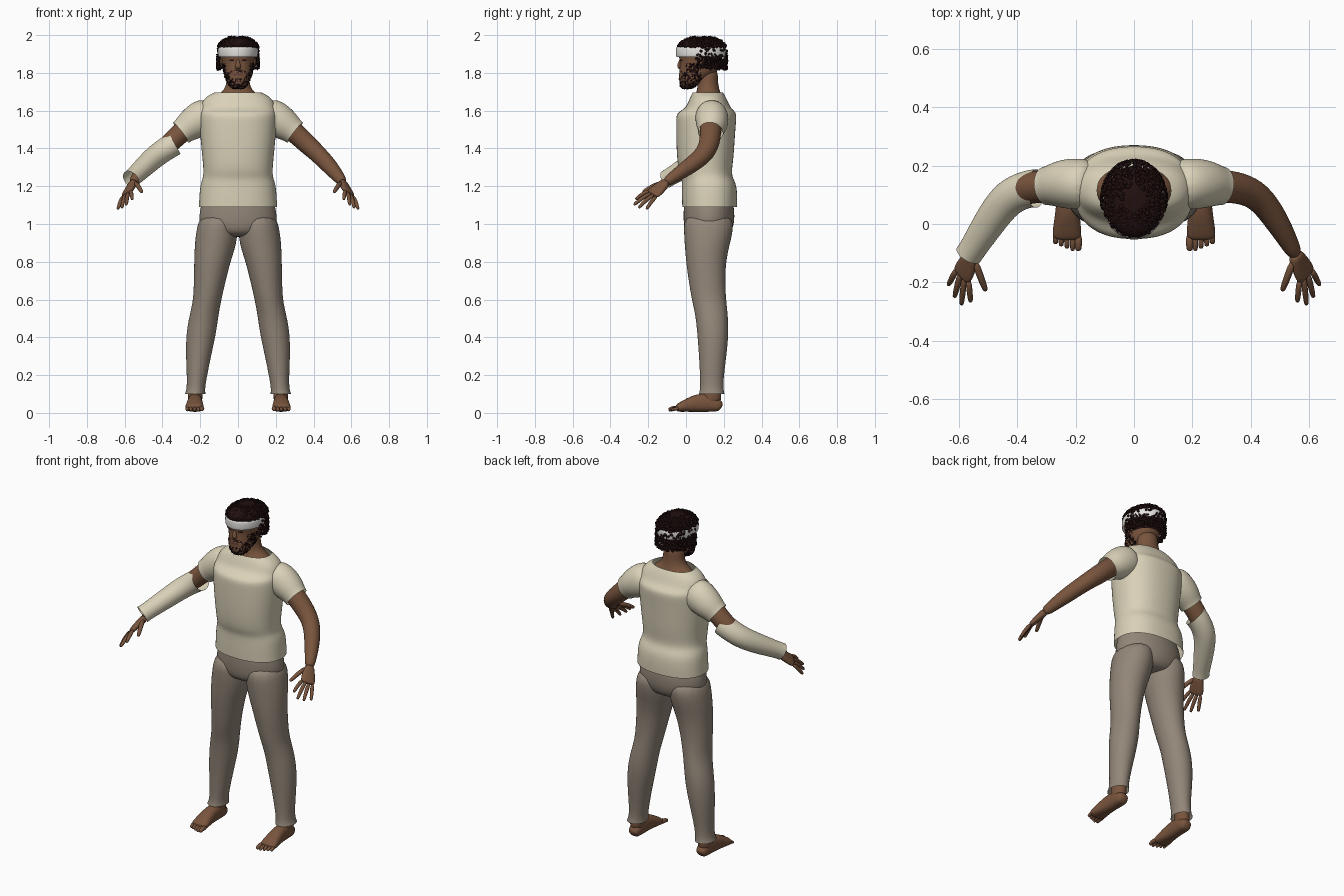
import bpy, bmesh, math, random
from mathutils import Vector, Matrix, noise

random.seed(4)
cube = bpy.data.objects.get("Cube")
if cube:
    bpy.data.objects.remove(cube)


def material(name, *rgb):
    mat = bpy.data.materials.new(name)
    mat.use_nodes = True
    mat.diffuse_color = (*rgb, 1)
    mat.node_tree.nodes["Principled BSDF"].inputs["Base Color"].default_value = (*rgb, 1)
    return mat


SKIN = material("brown skin", .19, .09, .047)
HAIR = material("dark hair", .016, .005, .005)
LIPS = material("lips", .13, .05, .035)
SHIRT = material("cream cloth", .70, .64, .48)
PANTS = material("taupe cloth", .29, .24, .19)
BAND = material("white band", .78, .77, .74)

X, Y, Z = Vector((1, 0, 0)), Vector((0, 1, 0)), Vector((0, 0, 1))


def finish(name, bm, mats, levels=0):
    bmesh.ops.recalc_face_normals(bm, faces=bm.faces)
    mesh = bpy.data.meshes.new(name)
    bm.to_mesh(mesh)
    bm.free()
    for mat in mats:
        mesh.materials.append(mat)
    for poly in mesh.polygons:
        poly.use_smooth = True
    obj = bpy.data.objects.new(name, mesh)
    bpy.context.collection.objects.link(obj)
    if levels:
        sub = obj.modifiers.new("Smooth", 'SUBSURF')
        sub.levels = sub.render_levels = levels
    return obj


def tube(name, rings, mats, ref=Y, axis=None, power=2, sides=16, caps=(True, True), levels=2):
    """Loft oval rings (centre, half width, half depth) along a path."""
    bm = bmesh.new()
    loops = []
    for i, (centre, a, b) in enumerate(rings):
        t = axis or (Vector(rings[min(i + 1, len(rings) - 1)][0]) - Vector(rings[max(i - 1, 0)][0])).normalized()
        u = ref.cross(t).normalized()
        v = t.cross(u)
        loop = []
        for k in range(sides):
            ang = math.tau * k / sides
            c, s = math.cos(ang), math.sin(ang)
            c = math.copysign(abs(c) ** (2 / power), c) * a * 1.02
            s = math.copysign(abs(s) ** (2 / power), s) * b * 1.02
            loop.append(bm.verts.new(Vector(centre) + u * c + v * s))
        loops.append(loop)
    for low, high in zip(loops, loops[1:]):
        for k in range(sides):
            n = (k + 1) % sides
            bm.faces.new((low[k], low[n], high[n], high[k]))
    for use, loop in zip(caps, (loops[0], loops[-1])):
        if use:
            bm.faces.new(loop)
    return finish(name, bm, mats, levels)


def stack(name, rows, mats, side=1, **options):
    """Loft level rings given as height, x range, y range."""
    rings = [((side * (x0 + x1) / 2, (y0 + y1) / 2, z), (x1 - x0) / 2, (y1 - y0) / 2)
             for z, x0, x1, y0, y1 in rows]
    return tube(name, rings, mats, axis=Z, **options)


def centred(rows):
    return [(z, -r, r, y0, y1) for z, r, y0, y1 in rows]


# Shirt body with a blousing waist and a chest ledge
stack("shirt_body", centred([
    (1.09, .205, -.018, .268), (1.15, .202, -.02, .27), (1.21, .197, -.02, .265),
    (1.245, .183, -.022, .245), (1.28, .18, -.037, .24), (1.35, .186, -.046, .25),
    (1.45, .196, -.05, .256), (1.53, .202, -.05, .262), (1.575, .203, -.05, .266),
    (1.595, .2, -.035, .258), (1.615, .197, .0, .235), (1.65, .187, .015, .22),
    (1.68, .158, .028, .205), (1.695, .125, .036, .195)]),
    [SHIRT], power=2.3, sides=24, caps=(False, False))

# Hips
stack("trouser_hips", centred([
    (1.2, .17, .0, .23), (1.08, .198, -.012, .256), (1.0, .21, -.012, .255),
    (.95, .16, .0, .235), (.93, .08, .05, .2)]), [PANTS], sides=24)

LEG = [(1.06, .0, .2, -.01, .25), (.96, .0, .222, -.012, .25), (.88, .012, .23, -.006, .228),
       (.8, .04, .232, .0, .212), (.7, .065, .234, .014, .207), (.6, .088, .236, .03, .212),
       (.52, .103, .256, .05, .222), (.42, .116, .275, .06, .226), (.3, .143, .276, .069, .214),
       (.18, .167, .27, .075, .198), (.125, .175, .272, .075, .198), (.1, .172, .282, .068, .204)]


def finger(name, base, tip, r, bend=0.008, ref=Y):
    base, tip = Vector(base), Vector(tip)
    mid = base.lerp(tip, .5) + Z * bend
    tube(name, [(base, r, r), (mid, r, r), (base.lerp(tip, .92), r * .85, r * .85), (tip, r * .5, r * .5)],
         [SKIN], ref=ref, sides=8, levels=1)


for label, s in (("left", 1), ("right", -1)):
    def at(x, y, z):
        return Vector((s * x, y, z))

    # Trouser leg, ankle and bare foot
    stack(label + "_trouser_leg", LEG, [PANTS], s, caps=(True, False))
    stack(label + "_ankle", [(.2, .185, .265, .1, .18), (.11, .187, .265, .095, .185),
                             (.04, .187, .268, .08, .19)], [SKIN], s)
    foot = [(.188, .226, .025, .042), (.17, .226, .036, .07), (.12, .226, .038, .1), (.06, .228, .039, .095),
            (.01, .229, .045, .072), (-.03, .23, .05, .05), (-.055, .23, .047, .035)]
    tube(label + "_foot", [(at(x, y, top / 2 + .005), top / 2, w) for y, x, w, top in foot],
         [SKIN], ref=X, power=2.4)
    for i in range(5):
        x = .191 + .0195 * i
        r = .014 if i == 0 else .0105
        finger(f"{label}_toe_{i + 1}", at(x, -.035, .022), at(x, -.092 + .008 * max(i - 1, 0), r + .003), r, ref=X)

    # Short shirt sleeve
    tube(label + "_shirt_sleeve", [
        (at(.13, .13, 1.585), .085, .08), (at(.19, .138, 1.565), .098, .09), (at(.25, .138, 1.525), .085, .083),
        (at(.285, .132, 1.497), .07, .069), (at(.302, .13, 1.484), .068, .066)], [SHIRT], caps=(True, False))

    # Arm
    tube(label + "_arm", [
        (at(.2, .135, 1.57), .06, .06), (at(.3, .13, 1.485), .054, .056), (at(.36, .125, 1.428), .053, .055),
        (at(.43, .098, 1.365), .046, .05), (at(.49, .01, 1.3), .043, .043), (at(.53, -.06, 1.252), .033, .032),
        (at(.557, -.112, 1.217), .026, .026)], [SKIN])

    # Hand: palm, four fingers and thumb
    across = at(.62, .55, -.45).normalized()
    along = at(.4, -.7, -.6).normalized()
    flat = along.cross(across).normalized()
    wrist, knuckles = at(.55, -.1, 1.225), at(.588, -.172, 1.163)
    tube(label + "_palm", [
        (wrist, .025, .022), (wrist.lerp(knuckles, .35), .033, .02), (wrist.lerp(knuckles, .75), .041, .017),
        (knuckles, .041, .015), (knuckles + along * .012, .035, .01)], [SKIN], ref=flat, power=2.4)
    tips = [(.56, -.268, 1.13), (.592, -.278, 1.1), (.616, -.252, 1.085), (.637, -.21, 1.078)]
    for i, tip in enumerate(tips):
        finger(f"{label}_finger_{i + 1}", knuckles + across * (.02 * i - .03), at(*tip), .0115)
    finger(label + "_thumb", wrist - across * .015 + along * .02, at(.508, -.23, 1.168), .0135)

# Loose cover on the right forearm
tube("forearm_cover", [
    ((-.335, .122, 1.426), .064, .066), ((-.36, .122, 1.412), .063, .065), ((-.435, .095, 1.362), .061, .064),
    ((-.5, .0, 1.3), .055, .056), ((-.55, -.08, 1.253), .048, .046), ((-.567, -.105, 1.237), .05, .046)],
    [SHIRT], caps=(False, False))

# Neck and the skin inside the collar
stack("neck", centred([
    (1.6, .15, .04, .2), (1.665, .135, .045, .192), (1.69, .1, .052, .185), (1.715, .068, .06, .175),
    (1.76, .06, .062, .168), (1.83, .058, .06, .17)]), [SKIN])

# Head
head = stack("head", centred([
    (1.715, .03, -.018, .03), (1.735, .05, -.034, .06), (1.77, .067, -.036, .11), (1.8, .075, -.035, .16),
    (1.835, .081, -.031, .18), (1.865, .085, -.03, .19), (1.9, .09, -.041, .195), (1.95, .085, -.03, .185),
    (1.98, .05, .02, .14)]), [SKIN, HAIR, LIPS], power=2.2, sides=24, levels=3)
bpy.context.view_layer.objects.active = head
bpy.ops.object.modifier_apply(modifier="Smooth")

# Paint beard, moustache, brows, eyes, lips and back hair on the head by region
beard_spots = []
for poly in head.data.polygons:
    x, y, z = poly.center
    x = abs(x)
    beard = y < .08 and (z < 1.768 or (x > .04 and z < 1.8) or (x > .062 and z < 1.85))
    moustache = y < .02 and x < .042 and 1.802 < z < 1.818
    brow = y < .03 and .014 < x < .056 and 1.881 < z < 1.889
    eye = y < .03 and .022 < x < .046 and 1.862 < z < 1.868
    patchy = noise.noise(poly.center * 110) > -.08
    if ((beard or moustache) and patchy) or brow or eye or (z > 1.825 and y > .085):
        poly.material_index = 1
    elif y < .02 and x < .026 and 1.784 < z < 1.797:
        poly.material_index = 2
    if beard and patchy and random.random() < .09:
        beard_spots.append(poly.center.copy())

tube("nose", [((0, -.024, 1.878), .007, .008), ((0, -.034, 1.85), .01, .011),
              ((0, -.037, 1.833), .013, .017), ((0, -.028, 1.822), .008, .014)], [SKIN], ref=X, sides=10)
for label, s in (("left", 1), ("right", -1)):
    tube(label + "_ear", [((s * .087, .085, z), w / 2, w) for z, w in
                          ((1.825, .008), (1.84, .014), (1.865, .02), (1.882, .014))], [SKIN], sides=10)

# Crown of hair and the headband
stack("hair_crown", centred([
    (1.915, .1, -.044, .2), (1.945, .102, -.046, .2), (1.968, .088, -.03, .182),
    (1.984, .06, .0, .15), (1.992, .03, .04, .11)]), [HAIR], sides=24)
stack("headband", centred([
    (1.884, .1, -.048, .205), (1.89, .105, -.052, .209), (1.93, .106, -.053, .211),
    (1.936, .1, -.048, .206)]), [BAND], sides=24, caps=(False, False))


def tufts(name, spots, size):
    bm = bmesh.new()
    for spot in spots:
        turn = Matrix.Rotation(random.uniform(0, math.tau), 4, Vector((random.random(), random.random(), 1)))
        scale = Matrix.Diagonal([size * random.uniform(.5, 1.2) for _ in range(3)] + [1])
        bmesh.ops.create_icosphere(bm, subdivisions=1, radius=1, matrix=Matrix.Translation(spot) @ turn @ scale)
    finish(name, bm, [HAIR])


# Curly tufts over the crown, around the back and partly across the band
curls = []
while len(curls) < 850:
    ang, z = random.uniform(0, math.tau), random.uniform(1.818, 1.988)
    shrink = math.sqrt(max(0, 1 - (max(z - 1.925, 0) / .068) ** 2))
    x = .108 * shrink * math.cos(ang)
    y = .085 + .13 * shrink * math.sin(ang)
    if z < 1.938 and y < .055:
        continue
    if 1.88 < z < 1.938 and random.random() > .3:
        continue
    curls.append(Vector((x, y, z)))
tufts("hair_curls", curls, .0095)
tufts("beard_curls", beard_spots, .005)
